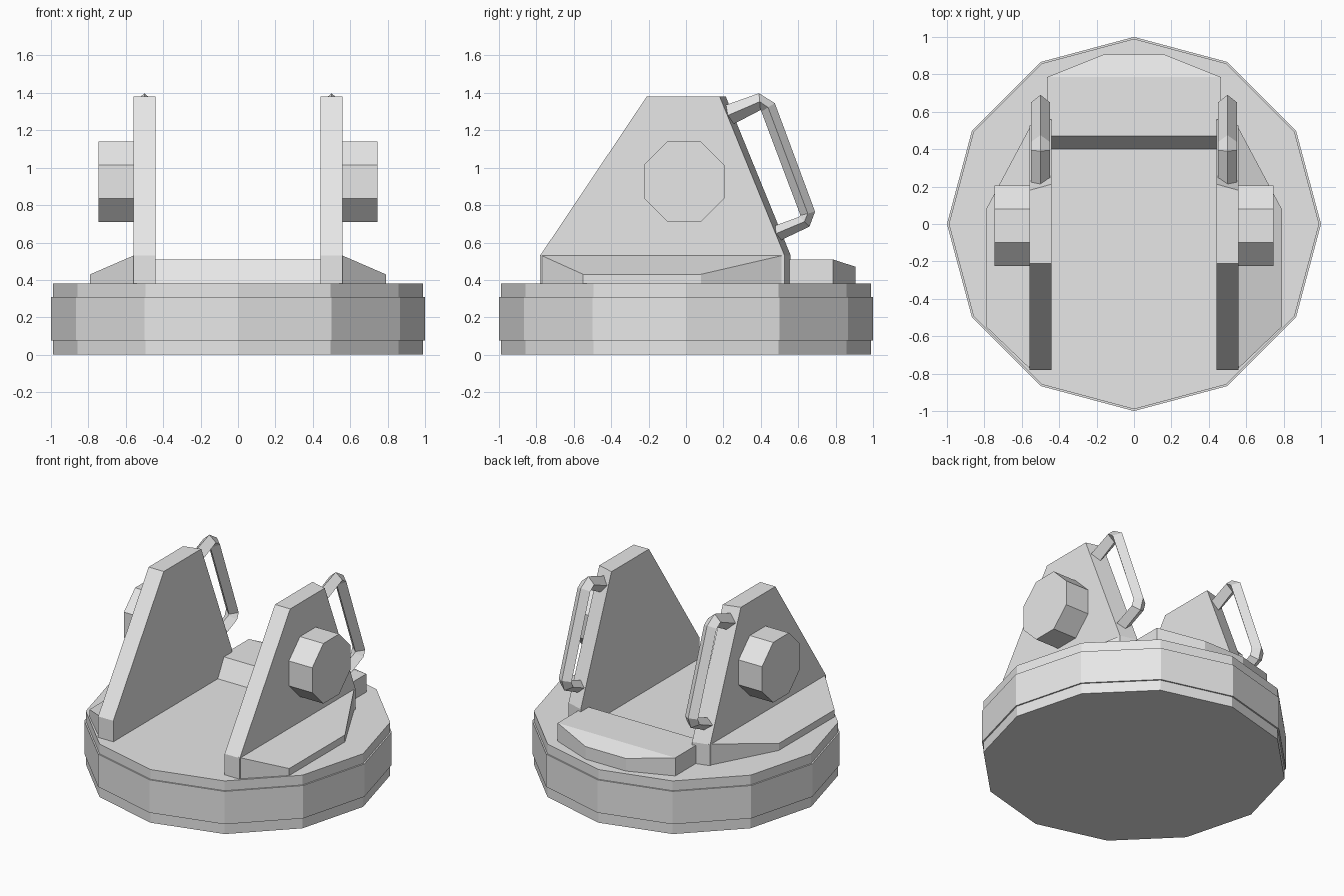
import bpy, bmesh, math

if "Cube" in bpy.data.objects:
    bpy.data.objects.remove(bpy.data.objects["Cube"], do_unlink=True)

GREY = (0.8, 0.8, 0.8, 1.0)
grey = bpy.data.materials.new("plain_grey")
grey.use_nodes = True
grey.diffuse_color = GREY
grey.node_tree.nodes["Principled BSDF"].inputs["Base Color"].default_value = GREY


def loft(name, rings, mirror=False, crease=None):
    """Skin equal-sized rings of points, cap both ends, optionally mirror in x."""
    bm = bmesh.new()
    rows = [[bm.verts.new(p) for p in ring] for ring in rings]
    n = len(rows[0])
    for a, b in zip(rows, rows[1:]):
        for i in range(n):
            j = (i + 1) % n
            bm.faces.new((a[i], a[j], b[j], b[i]))
    bm.faces.new(rows[0])
    bm.faces.new(rows[-1])
    if crease:  # fold the last cap along a line between two corners
        bmesh.ops.connect_verts(bm, verts=[rows[-1][i] for i in crease])
    bmesh.ops.recalc_face_normals(bm, faces=bm.faces[:])
    mesh = bpy.data.meshes.new(name)
    bm.to_mesh(mesh)
    bm.free()
    mesh.materials.append(grey)
    ob = bpy.data.objects.new(name, mesh)
    bpy.context.collection.objects.link(ob)
    if mirror:
        mod = ob.modifiers.new("Mirror", 'MIRROR')
        mod.use_mirror_merge = False
    return ob


def polygon(sides, radius, start=0.0):
    step = math.tau / sides
    return [(radius * math.cos(start + i * step), radius * math.sin(start + i * step))
            for i in range(sides)]


# Twelve-sided turntable with a slightly proud middle band
base_profile = [(0.99, 0), (0.99, 0.075), (1, 0.075), (1, 0.31), (0.99, 0.31), (0.99, 0.38)]
loft("turntable_base", [[(x, y, z) for x, y in polygon(12, r)] for r, z in base_profile])

# Upright side cheeks; the back edge is skewed between outer and inner faces
front_edge = [(-0.78, 0.37), (-0.78, 0.53), (-0.21, 1.38)]
back_edge = [(0.18, 1.38), (0.527, 0.53), (0.527, 0.37)]
loft("side_cheeks", [
    [(x, y, z) for y, z in front_edge] + [(x, y + skew, z) for y, z in back_edge]
    for x, skew in ((0.44, 0.033), (0.56, 0))], mirror=True)

# Sloping skirts outside the cheeks
skirt = [(0.55, -0.78, 0.534), (0.79, -0.55, 0.43), (0.79, 0.08, 0.43), (0.55, 0.53, 0.534)]
loft("side_skirts", [[(x, y, 0.37) for x, y, z in skirt], skirt], mirror=True)

# Octagonal trunnion bosses
octagon = polygon(8, 0.215 / math.cos(math.pi / 8), math.pi / 8)
loft("trunnion_bosses", [[(x, y - 0.01, z + 0.925) for y, z in octagon]
                         for x in (0.55, 0.745)], mirror=True)

# Rear block with sloped front and chamfered back
half = [(0.465, 0.47, 0.51), (0.465, 0.785, 0.51), (0.16, 0.907, 0.47)]
block_top = half + [(-x, y, z) for x, y, z in reversed(half)]
block_bottom = [(x, 0.397 if y < 0.5 else y, 0.375) for x, y, z in block_top]
loft("rear_block", [block_bottom, block_top], crease=(1, 4))

# Diamond-section grab handles: outer and inner edges of the bent bar
handle_path = [
    ((0.17, 1.32), (0.21, 1.21)),
    ((0.39, 1.398), (0.398, 1.308)),
    ((0.475, 1.345), (0.403, 1.300)),
    ((0.69, 0.765), (0.612, 0.745)),
    ((0.66, 0.685), (0.606, 0.738)),
    ((0.46, 0.59), (0.42, 0.67)),
]
loft("grab_handles", [
    [(0.5, oy, oz), (0.55, (oy + iy) / 2, (oz + iz) / 2),
     (0.5, iy, iz), (0.45, (oy + iy) / 2, (oz + iz) / 2)]
    for (oy, oz), (iy, iz) in handle_path], mirror=True)
